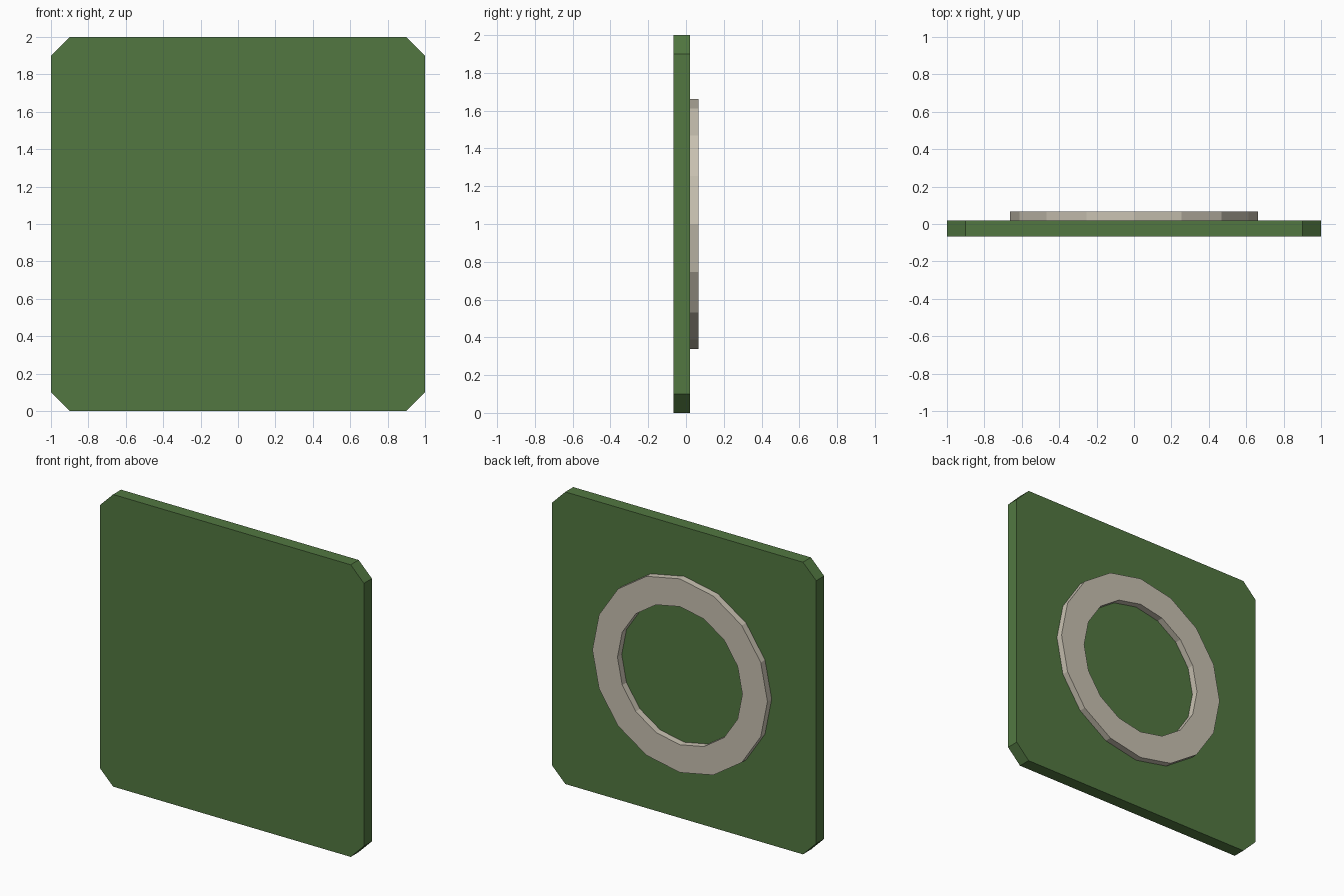
import bpy
import bmesh
import math

if "Cube" in bpy.data.objects:
    bpy.data.objects.remove(bpy.data.objects["Cube"])


def material(name, rgb):
    m = bpy.data.materials.new(name)
    m.diffuse_color = (*rgb, 1.0)
    m.use_nodes = True
    m.node_tree.nodes["Principled BSDF"].inputs["Base Color"].default_value = m.diffuse_color
    return m


def make_object(name, bm, mat):
    bmesh.ops.recalc_face_normals(bm, faces=bm.faces)
    mesh = bpy.data.meshes.new(name)
    bm.to_mesh(mesh)
    bm.free()
    mesh.materials.append(mat)
    obj = bpy.data.objects.new(name, mesh)
    bpy.context.collection.objects.link(obj)
    return obj


green = material("leaf green", (0.084, 0.187, 0.053))
cream = material("warm cream", (0.578, 0.533, 0.440))

CENTRE_Z = 1.0
PLATE_FRONT, PLATE_BACK, RING_BACK = -0.066, 0.02, 0.066

# Square plate with clipped corners
half, clip = 1.0, 0.1
bm = bmesh.new()
outline = []
for sx, sz in ((1, 1), (-1, 1), (-1, -1), (1, -1)):
    pair = [(sx * half, sz * (half - clip)), (sx * (half - clip), sz * half)]
    outline += pair if sx * sz > 0 else pair[::-1]
face = bm.faces.new([bm.verts.new((x, PLATE_FRONT, z + CENTRE_Z)) for x, z in outline])
ext = bmesh.ops.extrude_face_region(bm, geom=[face], use_keep_orig=True)
moved = [v for v in ext["geom"] if isinstance(v, bmesh.types.BMVert)]
bmesh.ops.translate(bm, verts=moved, vec=(0, PLATE_BACK - PLATE_FRONT, 0))
make_object("plate", bm, green)

# Raised flat ring on the back, 16 sides
SIDES, OUTER, INNER = 16, 0.663, 0.473
section = [(OUTER, PLATE_BACK), (OUTER, RING_BACK), (INNER, RING_BACK), (INNER, PLATE_BACK)]
bm = bmesh.new()
loops = []
for i in range(SIDES):
    a = 2 * math.pi * i / SIDES
    loops.append([bm.verts.new((r * math.cos(a), y, CENTRE_Z + r * math.sin(a)))
                  for r, y in section])
for i in range(SIDES):
    p, q = loops[i], loops[(i + 1) % SIDES]
    for k in range(4):
        n = (k + 1) % 4
        bm.faces.new((p[k], p[n], q[n], q[k]))
make_object("back_ring", bm, cream)
